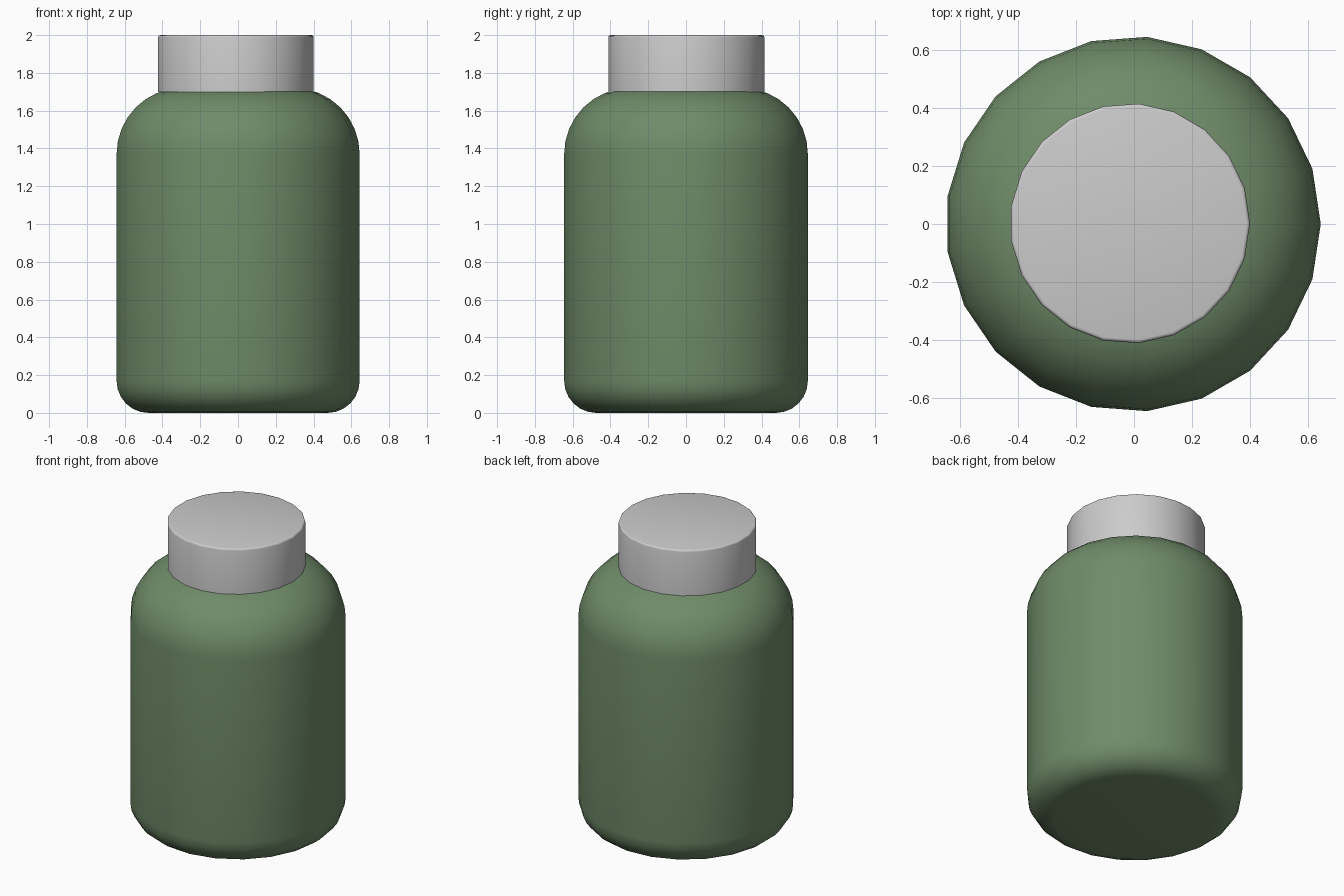
import bpy, bmesh, math

if "Cube" in bpy.data.objects:
    bpy.data.objects.remove(bpy.data.objects["Cube"])

SIDES = 21


def arc(cx, cz, radius, start, end, steps):
    """Profile points (r, z) along an arc, angles in degrees."""
    pts = []
    for i in range(steps + 1):
        a = math.radians(start + (end - start) * i / steps)
        pts.append((cx + radius * math.cos(a), cz + radius * math.sin(a)))
    return pts


def lathe(name, profile, centre, colour=None, angle=40):
    """Closed solid of revolution with SIDES sides."""
    bm = bmesh.new()
    rings = []
    for r, z in profile:
        rings.append([bm.verts.new((r * math.cos(2 * math.pi * i / SIDES),
                                    r * math.sin(2 * math.pi * i / SIDES), z))
                      for i in range(SIDES)])
    for low, high in zip(rings, rings[1:]):
        for i in range(SIDES):
            j = (i + 1) % SIDES
            bm.faces.new((low[i], low[j], high[j], high[i]))
    bm.faces.new(rings[0][::-1])
    bm.faces.new(rings[-1])
    mesh = bpy.data.meshes.new(name)
    bm.to_mesh(mesh)
    bm.free()
    obj = bpy.data.objects.new(name, mesh)
    obj.location = (centre[0], centre[1], 0)
    bpy.context.collection.objects.link(obj)
    if colour:
        mat = bpy.data.materials.new(name + "_green")
        mat.diffuse_color = colour
        mat.use_nodes = True
        mat.node_tree.nodes["Principled BSDF"].inputs["Base Color"].default_value = mat.diffuse_color
        mesh.materials.append(mat)
    bpy.ops.object.select_all(action='DESELECT')
    obj.select_set(True)
    bpy.context.view_layer.objects.active = obj
    bpy.ops.object.shade_smooth_by_angle(angle=math.radians(angle))
    return obj


# Jar body: rounded base, straight wall, broad rounded shoulder
body_profile = (arc(0.477, 0.17, 0.17, -90, 0, 6)
                + arc(0.297, 1.37, 0.35, 0, 90, 8))
lathe("jar_body", body_profile, (-0.003, 0), (0.16, 0.26, 0.14, 1))

# Lid: short cylinder with a fine rounded top edge
lid_profile = [(0.414, 1.70)] + arc(0.402, 1.988, 0.012, 0, 90, 3)
lathe("lid", lid_profile, (-0.014, 0.002))
